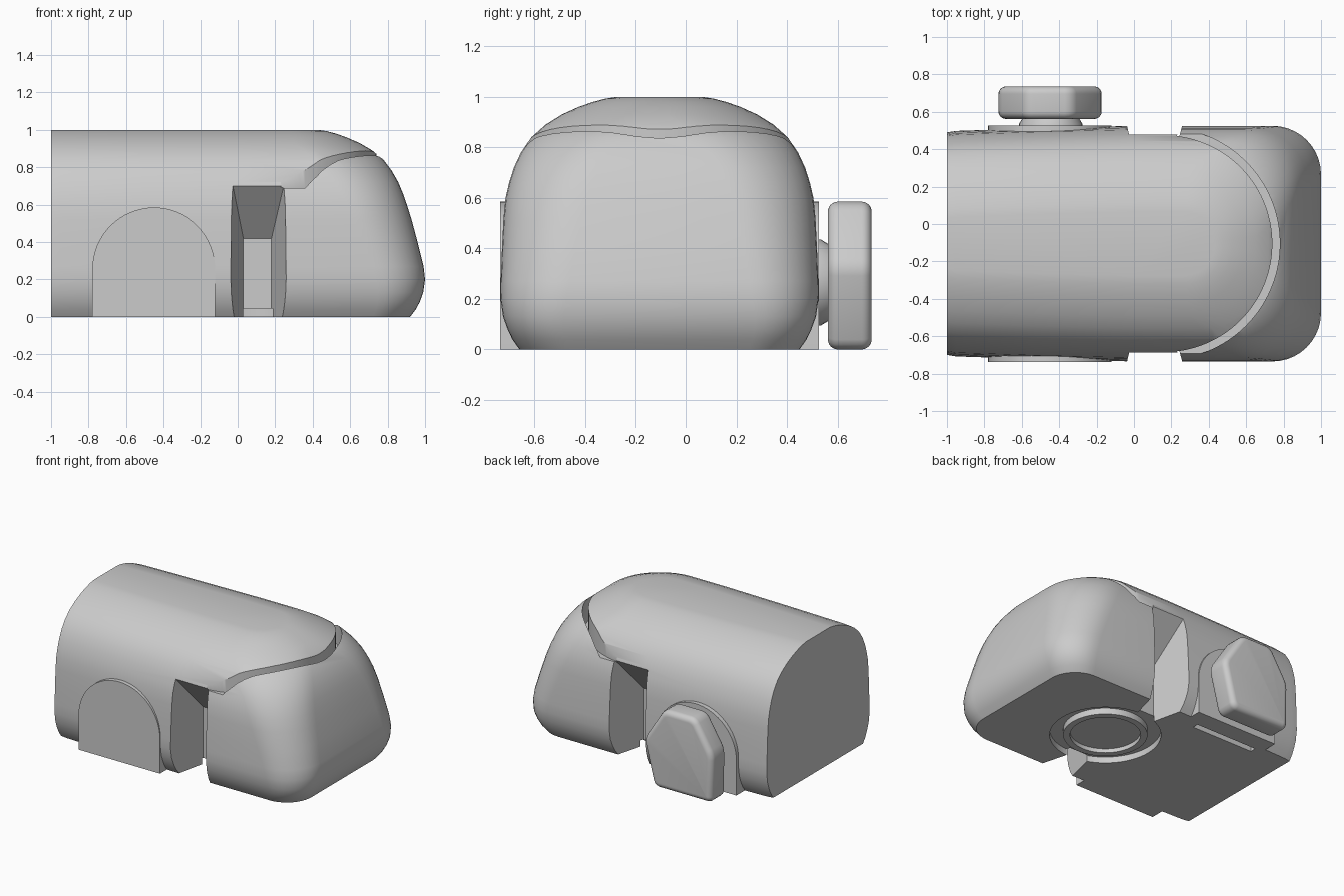
import bpy, bmesh, math
from mathutils import Vector

if "Cube" in bpy.data.objects:
    bpy.data.objects.remove(bpy.data.objects["Cube"])

CY = -0.105          # centre line of the body
PIVOT = 0.16         # x of the swivel axis

grey = bpy.data.materials.new("plain_grey")
grey.diffuse_color = (0.6, 0.6, 0.6, 1)
grey.use_nodes = True
grey.node_tree.nodes["Principled BSDF"].inputs["Base Color"].default_value = grey.diffuse_color


def make(name, bm):
    bmesh.ops.recalc_face_normals(bm, faces=bm.faces[:])
    me = bpy.data.meshes.new(name)
    bm.to_mesh(me)
    bm.free()
    ob = bpy.data.objects.new(name, me)
    bpy.context.collection.objects.link(ob)
    me.materials.append(grey)
    return ob


def loft(name, rings):
    """Skin closed rings of equal length and cap both ends."""
    bm = bmesh.new()
    vs = [[bm.verts.new(p) for p in r] for r in rings]
    n = len(vs[0])
    for a, b in zip(vs, vs[1:]):
        for i in range(n):
            j = (i + 1) % n
            bm.faces.new((a[i], a[j], b[j], b[i]))
    bm.faces.new(vs[0])
    bm.faces.new(vs[-1])
    return make(name, bm)


def select(ob):
    bpy.ops.object.select_all(action='DESELECT')
    ob.select_set(True)
    bpy.context.view_layer.objects.active = ob


def cut(ob, cutter):
    m = ob.modifiers.new("cut", 'BOOLEAN')
    m.operation, m.solver, m.object = 'DIFFERENCE', 'EXACT', cutter
    select(ob)
    bpy.ops.object.modifier_apply(modifier=m.name)
    bpy.data.objects.remove(cutter)


def smooth(ob, deg=32):
    select(ob)
    bpy.ops.object.shade_smooth_by_angle(angle=math.radians(deg))


def circle(r, z, a0=0, a1=360, n=64):
    steps = n if a1 - a0 == 360 else n + 1
    out = []
    for i in range(steps):
        a = math.radians(a0 + (a1 - a0) * i / n)
        out.append((PIVOT + r * math.cos(a), CY + r * math.sin(a), z))
    return out


def arc_wall(name, r0, r1, z0, z1, a0, a1):
    ring = lambda z: circle(r1, z, a0, a1) + circle(r0, z, a0, a1)[::-1]
    return loft(name, [ring(z0), ring(z1)])


def box(name, x0, x1, y0, y1, z0, z1):
    ring = lambda z: [(x0, y0, z), (x1, y0, z), (x1, y1, z), (x0, y1, z)]
    return loft(name, [ring(z0), ring(z1)])


# Body: level outlines with height, half width, front end
levels = [
    (0, .555, .92), (.04, .583, .95), (.08, .602, .972), (.13, .62, .99),
    (.2, .63, 1.0), (.27, .629, .992), (.4, .624, .96), (.52, .618, .928),
    (.6, .61, .903), (.66, .596, .882), (.72, .577, .857), (.78, .549, .823),
    (.84, .508, .778), (.89, .452, .718), (.93, .388, .65), (.96, .322, .58),
    (.98, .265, .525), (.993, .215, .475), (1, .17, .43)]


def outline(z, w, xf):
    r = .2 + .3 * z if z < .2 else .26 + .15 * (z - .2)
    r = min(r, w * .9)
    half = [(-1, w - .035), (-.95, w - .027), (-.5, w - .012), (0, w)]
    for i in range(11):
        a = math.radians(90 - 9 * i)
        half.append((xf - r + r * math.cos(a), w - r + r * math.sin(a)))
    return ([(x, CY + y, z) for x, y in half]
            + [(x, CY - y, z) for x, y in half[::-1]])


body = loft("body", [outline(*l) for l in levels])

# Tapering side gaps between the head and the rear of the body
for s in (-1, 1):
    def gap(d):
        t = (d - .34) / .26
        x0, x1, top = .03 - .06 * t, .18 + .07 * t, .42 + .30 * t
        y = CY + s * d
        return [(x0, y, -.1), (x1, y, -.1), (x1, y, top), (x0, y, top)]
    cut(body, loft("gap_cutter", [gap(.34), gap(.75)]))

# Curved seam around the top of the head
cut(body, arc_wall("seam_cutter", .58, .62, .69, 1.1, -83, 83))

# Swivel rings and slot in the underside
for a0, a1 in ((0, 180), (180, 360)):
    cut(body, arc_wall("ring_cutter", .28, .37, -.1, .045, a0 - .5, a1 + .5))
cut(body, loft("disc_cutter", [circle(.235, -.1), circle(.235, .03)]))
cut(body, box("slot_cutter", -.72, -.22, .35, .45, -.1, .06))
smooth(body)

# Arched side plates
arch = [(-.78, 0), (-.12, 0)]
arch += [(-.45 + .33 * math.cos(math.pi * i / 32), .255 + .33 * math.sin(math.pi * i / 32))
         for i in range(33)]
for name, s in (("front_arch_plate", -1), ("back_arch_plate", 1)):
    plate = loft(name, [[(x, CY + s * d, z) for x, z in arch] for d in (.5, .632)])
    smooth(plate)

# Short round stem carrying the side knob
stem = loft("knob_stem", [
    [(-.445 + r * math.cos(math.tau * i / 32), y, .265 + r * math.sin(math.tau * i / 32))
     for i in range(32)] for r, y in ((.17, .5), (.17, .535), (.13, .6))])
smooth(stem)

# Faceted knob with fully rounded rim
pts = [(-.72, 0), (-.25, 0), (-.165, .33), (-.33, .585), (-.58, .585), (-.725, .35)]
knob = loft("side_knob", [[(x, y, z) for x, z in pts] for y in (.562, .735)])
bm = bmesh.new()
bm.from_mesh(knob.data)
side = [e for e in bm.edges if abs(e.verts[0].co.y - e.verts[1].co.y) > .1]
bmesh.ops.bevel(bm, geom=side, offset=.04, segments=3, profile=.5, affect='EDGES')
rim = [e for e in bm.edges if abs(e.verts[0].co.y - e.verts[1].co.y) < .01]
bmesh.ops.bevel(bm, geom=rim, offset=.08, segments=6, profile=.5, affect='EDGES',
                clamp_overlap=True)
bm.to_mesh(knob.data)
bm.free()
smooth(knob, 40)
